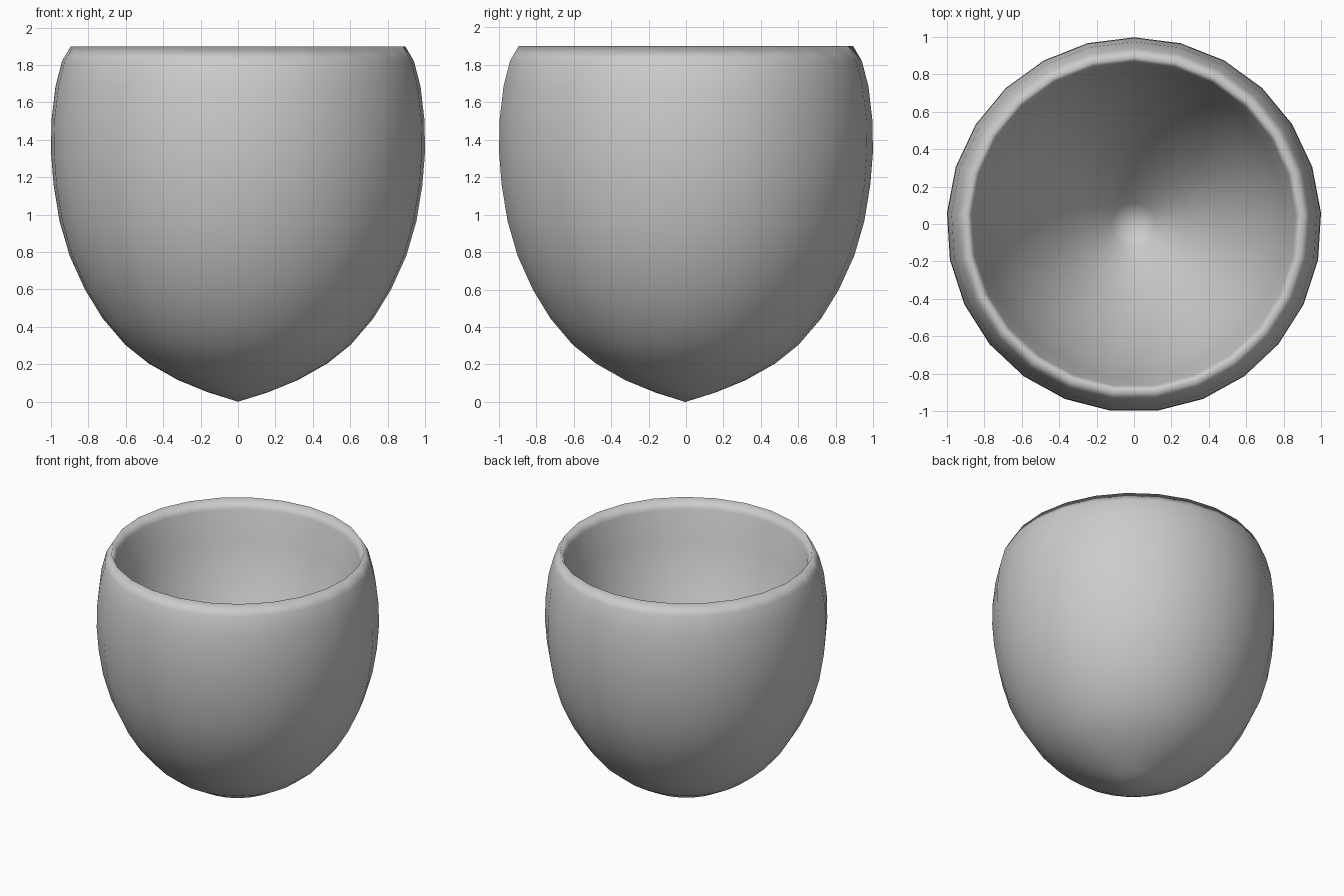
import bpy, bmesh
from math import sin, cos, tau

if "Cube" in bpy.data.objects:
    bpy.data.objects.remove(bpy.data.objects["Cube"])

SIDES = 25
# (radius, height) of the outside, from the lowest ring up to the rim
OUTSIDE = [(0.16, 0.05), (0.32, 0.115), (0.48, 0.205), (0.605, 0.305),
           (0.725, 0.445), (0.82, 0.60), (0.902, 0.78), (0.956, 0.965),
           (0.988, 1.16), (1.002, 1.335), (0.999, 1.505), (0.978, 1.685),
           (0.943, 1.82), (0.896, 1.90)]
# (radius, height) of the hollow, from just below the rim down
INSIDE = [(0.865, 1.82), (0.82, 1.60), (0.74, 1.35), (0.63, 1.10),
          (0.48, 0.83), (0.30, 0.58), (0.12, 0.38)]
INNER_TIP = 0.28

# Cup: closed lathe from the outer tip over the rim to the inner tip
bm = bmesh.new()
outer_tip = bm.verts.new((0, -0.004, 0))
inner_tip = bm.verts.new((0, -0.004, INNER_TIP))
rings = [[bm.verts.new((r * sin(tau * i / SIDES), r * cos(tau * i / SIDES) - 0.004, z))
          for i in range(SIDES)] for r, z in OUTSIDE + INSIDE]
for i in range(SIDES):
    j = (i + 1) % SIDES
    bm.faces.new((outer_tip, rings[0][i], rings[0][j]))
    bm.faces.new((inner_tip, rings[-1][j], rings[-1][i]))
    for low, high in zip(rings, rings[1:]):
        bm.faces.new((low[i], high[i], high[j], low[j]))
bmesh.ops.recalc_face_normals(bm, faces=bm.faces)
for f in bm.faces:
    f.smooth = True
mesh = bpy.data.meshes.new("cup")
bm.to_mesh(mesh)
bm.free()
cup = bpy.data.objects.new("cup", mesh)
bpy.context.collection.objects.link(cup)
